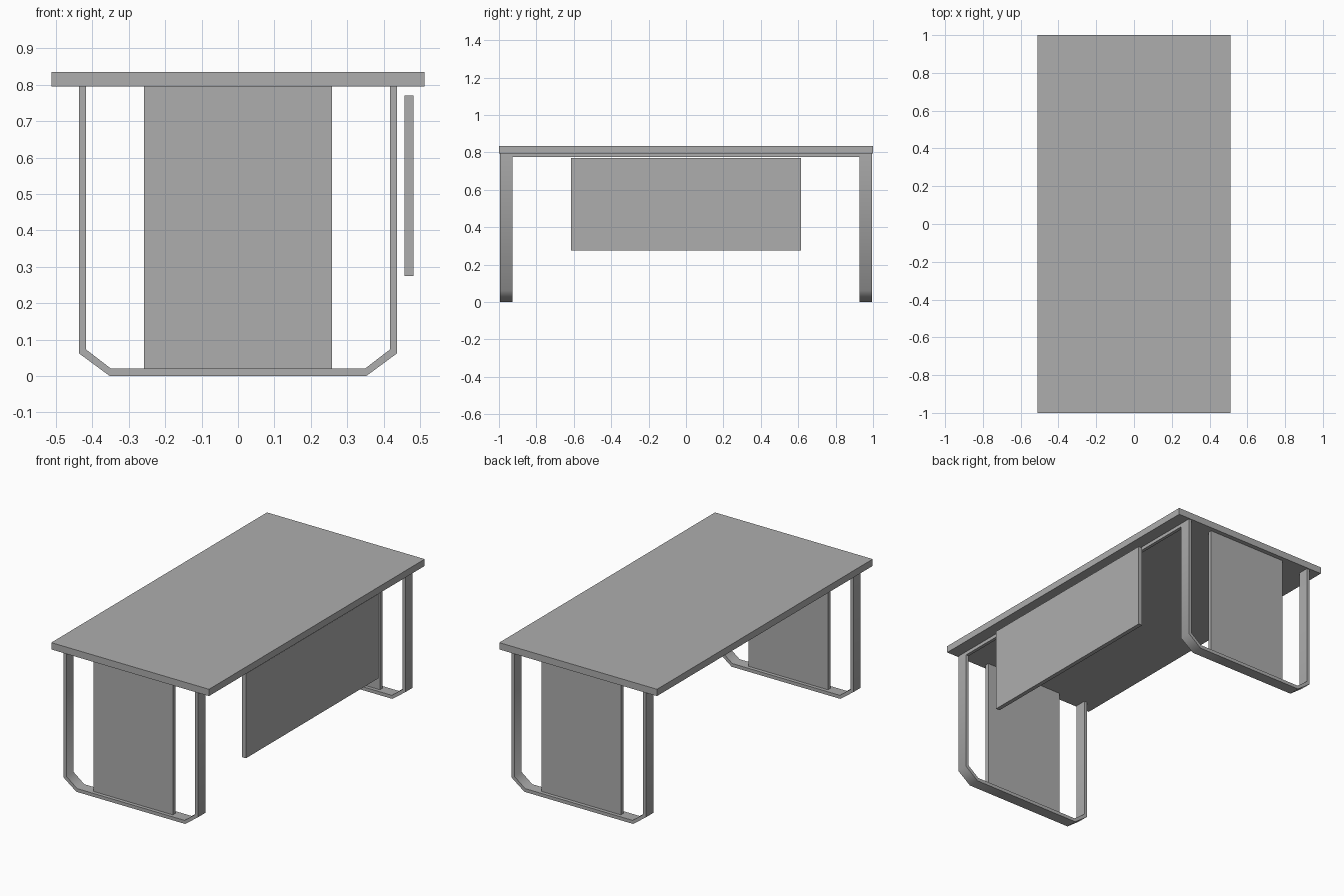
import bpy
import bmesh
from math import radians

cube = bpy.data.objects.get("Cube")
if cube:
    bpy.data.objects.remove(cube, do_unlink=True)

GREY = (0.42, 0.42, 0.42, 1.0)
grey = bpy.data.materials.new("plain grey")
grey.use_nodes = True
grey.diffuse_color = GREY
grey.node_tree.nodes["Principled BSDF"].inputs["Base Color"].default_value = GREY


def add_object(name, bm):
    bmesh.ops.recalc_face_normals(bm, faces=bm.faces)
    mesh = bpy.data.meshes.new(name)
    bm.to_mesh(mesh)
    bm.free()
    mesh.materials.append(grey)
    obj = bpy.data.objects.new(name, mesh)
    bpy.context.collection.objects.link(obj)
    return obj


def box(name, x, y, z):
    """Box spanning the given (low, high) ranges."""
    bm = bmesh.new()
    bmesh.ops.create_cube(bm, size=1)
    for v in bm.verts:
        v.co = [r[0] if c < 0 else r[1] for c, r in zip(v.co, (x, y, z))]
    return add_object(name, bm)


def leg_frame(name, y_low, y_high):
    """Open U of flat bar with chamfered lower corners."""
    outer = [(0.437, 0.795), (0.437, 0.062), (0.353, 0.0)]
    inner = [(0.418, 0.795), (0.418, 0.073), (0.349, 0.02)]
    outer += [(-x, z) for x, z in reversed(outer)]
    inner += [(-x, z) for x, z in reversed(inner)]
    bm = bmesh.new()
    rings = [[bm.verts.new((x, y, z)) for x, z in (o, i)
              for y in (y_low, y_high)] for o, i in zip(outer, inner)]
    for a, b in zip(rings, rings[1:]):
        for j, k in ((0, 1), (1, 3), (3, 2), (2, 0)):
            bm.faces.new((a[j], a[k], b[k], b[j]))
    for ring in (rings[0], rings[-1]):
        bm.faces.new((ring[0], ring[1], ring[3], ring[2]))
    obj = add_object(name, bm)
    bpy.ops.object.select_all(action="DESELECT")
    obj.select_set(True)
    bpy.context.view_layer.objects.active = obj
    bpy.ops.object.shade_smooth_by_angle(angle=radians(60))


# Top, long rail below it and modesty panel
box("tabletop", (-0.512, 0.512), (-1, 1), (0.795, 0.835))
box("under_rail", (0.418, 0.437), (-0.93, 0.93), (0.775, 0.795))
box("modesty_panel", (0.457, 0.482), (-0.615, 0.615), (0.275, 0.77))

# Leg frame and centre panel at each end
for side, label in ((-1, "front"), (1, "back")):
    low, high = sorted((side * 0.927, side * 0.994))
    leg_frame(label + "_leg_frame", low, high)
    low, high = sorted((side * 0.948, side * 0.973))
    box(label + "_end_panel", (-0.258, 0.258), (low, high), (0.02, 0.795))
